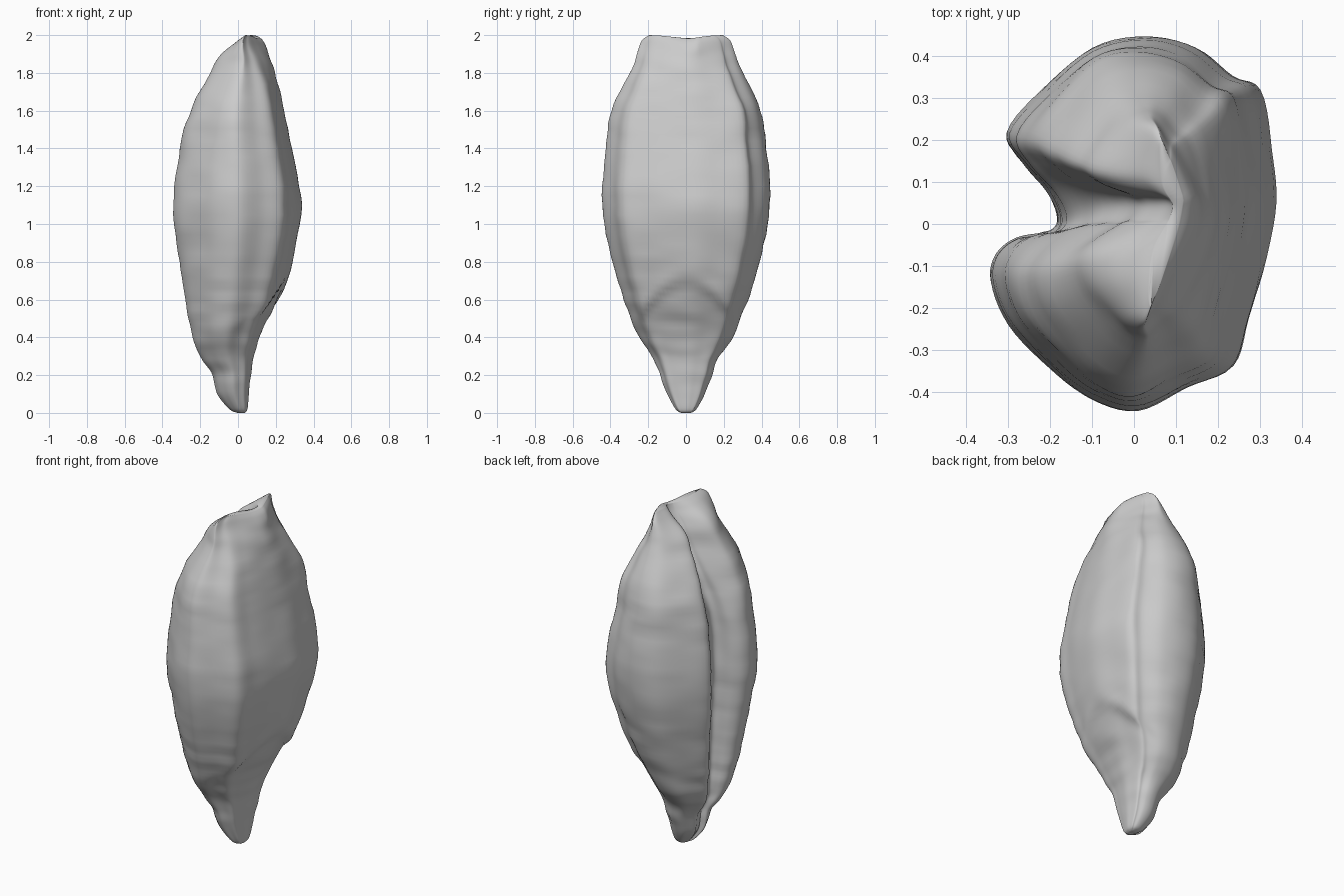
import bpy
import bmesh
import math
from mathutils import Vector, noise

cube = bpy.data.objects.get("Cube")
if cube:
    bpy.data.objects.remove(cube, do_unlink=True)

RING_STEPS = 6      # rings between two profile stations
SIDE_STEPS = 5      # points between two outline points

# Lengthwise profile: height, crease-side edge, back edge, half width
PROFILE = [
    (0.0, 0.0, 0.035, 0.025), (0.02, -0.04, 0.05, 0.055),
    (0.1, -0.1, 0.058, 0.1), (0.2, -0.125, 0.068, 0.138),
    (0.28, -0.185, 0.08, 0.168), (0.34, -0.222, 0.097, 0.21),
    (0.45, -0.25, 0.15, 0.268), (0.6, -0.28, 0.225, 0.327),
    (0.8, -0.31, 0.285, 0.39), (1.1, -0.34, 0.338, 0.445),
    (1.4, -0.307, 0.287, 0.425), (1.6, -0.258, 0.245, 0.395),
    (1.8, -0.155, 0.197, 0.3), (1.9, -0.088, 0.165, 0.26),
    (1.97, 0.0, 0.125, 0.235), (2.0, 0.05, 0.095, 0.195),
]

# Widest cross-section, starting at the bottom of the crease
OUTLINE = [
    (-0.18, 0.015), (-0.21, 0.08), (-0.27, 0.15), (-0.305, 0.22),
    (-0.22, 0.32), (-0.1, 0.42), (0.03, 0.445), (0.15, 0.42),
    (0.24, 0.355), (0.305, 0.32), (0.33, 0.18), (0.34, 0.05),
    (0.315, -0.1), (0.28, -0.23), (0.24, -0.34), (0.13, -0.39),
    (0.01, -0.445), (-0.1, -0.415), (-0.2, -0.34), (-0.3, -0.24),
    (-0.342, -0.14), (-0.33, -0.075), (-0.28, -0.035), (-0.2, -0.02),
]


def smooth_path(points, steps, closed):
    """Catmull-Rom samples through points of any dimension."""
    count = len(points)

    def pick(i):
        return points[i % count] if closed else points[max(0, min(count - 1, i))]

    path = []
    for i in range(count if closed else count - 1):
        for s in range(steps):
            t = s / steps
            path.append([
                b + 0.5 * t * (c - a + t * (2 * a - 5 * b + 4 * c - d
                                            + t * (3 * (b - c) + d - a)))
                for a, b, c, d in zip(pick(i - 1), pick(i), pick(i + 1), pick(i + 2))])
    if not closed:
        path.append(list(points[-1]))
    return path


def ease(value, low, high):
    t = max(0.0, min(1.0, (value - low) / (high - low)))
    return t * t * (3 - 2 * t)


def surface_point(station, outline_point):
    z, crease_edge, back_edge, half_width = station
    u = outline_point[0] / 0.341
    v = outline_point[1] / 0.445

    # The crease deepens and drifts sideways towards the top,
    # and fades out at the germ end
    if u < 0:
        tip = ease(z, 1.3, 1.98)
        near = math.exp(-((v - 0.05) / 0.21) ** 2)
        u -= near * u * (tip - 0.45 * (1 - ease(z, 0.08, 0.4)))
        v += 0.12 * tip * near
    # The back rounds off towards the top
    else:
        u -= 0.7 * ease(z, 1.65, 2.0) * abs(v) ** 1.5 * u

    x = (crease_edge + back_edge) / 2 + u * (back_edge - crease_edge) / 2
    y = v * half_width

    # Arched shield over the germ, sunk below the back
    if u > 0:
        arch = 0.7 - 3.2 * y * y
        sunk = ease(arch - z, -0.01, 0.05) * ease(z, 0.28, 0.48)
        lip = math.exp(-((z - arch - 0.03) / 0.04) ** 2)
        x += u * (0.006 * lip - 0.016 * sunk)

    # Curved crest with twin bumps on the blunt end
    x += ease(z, 1.85, 2.0) * (0.025 - 0.22 * abs(y - 0.06))
    z -= 0.018 * ease(z, 1.85, 1.97) * math.exp(-(y / 0.1) ** 2)
    return Vector((x, y, z))


def wrinkle(point):
    """Fine creases across the lobes plus broad unevenness."""
    broad = noise.noise(point * 5)
    fine = noise.noise(Vector((point.x * 5, point.y * 5, point.z * 14)))
    fade = ease(point.z, 0.0, 0.25) * (1 - ease(point.z, 1.85, 2.0))
    return (0.005 * broad + 0.007 * fine) * fade


def close_end(bm, ring):
    """Caps a ring with strips that run from the crease side to the back."""
    count = len(ring)
    start = 6 * SIDE_STEPS
    for k in range(count // 2):
        corners = [ring[(start + offset) % count] for offset in (k, k + 1, -k - 1, -k)]
        bm.faces.new(list(dict.fromkeys(corners)))


# Grain body lofted from the rings
outline = smooth_path(OUTLINE, SIDE_STEPS, True)
stations = smooth_path(PROFILE, RING_STEPS, False)
bm = bmesh.new()
rings = [[bm.verts.new(surface_point(s, p)) for p in outline] for s in stations]
size = len(outline)
for low, high in zip(rings, rings[1:]):
    for i in range(size):
        j = (i + 1) % size
        bm.faces.new((low[i], low[j], high[j], high[i]))
close_end(bm, rings[0])
close_end(bm, rings[-1])
bmesh.ops.recalc_face_normals(bm, faces=bm.faces)
bm.normal_update()
shifts = [(vert, vert.normal * wrinkle(vert.co)) for vert in bm.verts]
for vert, shift in shifts:
    vert.co += shift
for face in bm.faces:
    face.smooth = True

mesh = bpy.data.meshes.new("grain_body")
bm.to_mesh(mesh)
bm.free()
grain = bpy.data.objects.new("grain_body", mesh)
bpy.context.collection.objects.link(grain)

# Plain grey skin
skin = bpy.data.materials.new("plain_grey")
skin.use_nodes = True
colour = (0.6, 0.6, 0.6, 1.0)
skin.diffuse_color = colour
skin.node_tree.nodes["Principled BSDF"].inputs["Base Color"].default_value = colour
mesh.materials.append(skin)
